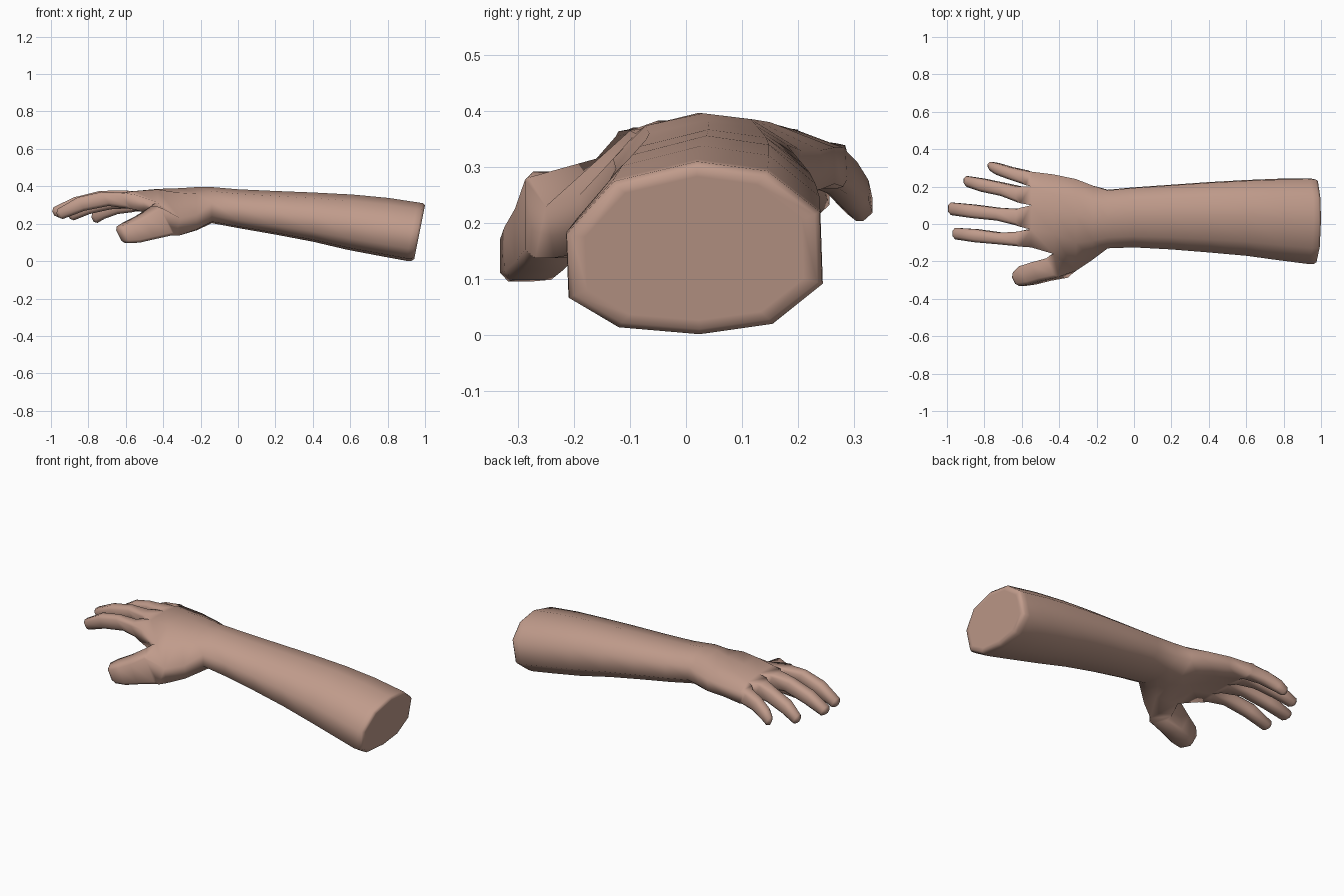
import bpy, bmesh

skin = bpy.data.materials.new("skin")
skin.diffuse_color = (0.53, 0.33, 0.26, 1)

bm = bmesh.new()
SIDES = ((-1, 1), (1, 1), (1, -1), (-1, -1))


def bridge(a, b):
    """Join two equal closed loops with quads."""
    n = len(a)
    for i in range(n):
        bm.faces.new((a[i], a[(i + 1) % n], b[(i + 1) % n], b[i]))


# Forearm: ten-sided section, (x, y min, y max, z min, z max, lean)
section = [(.02, 1), (.57, .89), (.98, .42), (1, -.42), (.61, -.88),
           (.04, -1), (-.59, -.92), (-.98, -.58), (-1, .16), (-.63, .77)]
arm = [(.971, -.18, .21, .027, .283, .2),
       (.971, -.204, .234, .011, .299, .2),
       (.958, -.213, .243, .002, .31, .2),
       (.93, -.214, .244, .002, .314, .2),
       (.78, -.195, .242, .028, .338, .15),
       (.6, -.17, .235, .06, .356, .08),
       (.4, -.152, .224, .104, .367, 0),
       (.2, -.136, .21, .142, .375, 0),
       (0, -.125, .196, .177, .384, 0),
       (-.14, -.13, .183, .203, .396, 0)]
rings = []
for x, y0, y1, z0, z1, lean in arm:
    cy, cz, hy, hz = (y0 + y1) / 2, (z0 + z1) / 2, (y1 - y0) / 2, (z1 - z0) / 2
    rings.append([bm.verts.new((x + lean * v * hz, cy + u * hy, cz + v * hz))
                  for u, v in section])

# Palm: the same ten points widen into five knuckle gaps above and below
palm = [
    (-.22, [(.02, .396), (.12, .385), (.205, .33), (.205, .26), (.13, .2),
            (.03, .19), (-.08, .165), (-.18, .17), (-.19, .25), (-.09, .36)]),
    (-.31, [(.05, .39), (.15, .38), (.24, .33), (.24, .26), (.15, .23),
            (.04, .215), (-.09, .175), (-.235, .138), (-.25, .23), (-.1, .365)]),
    (-.43, [(.07, .386), (.16, .376), (.265, .335), (.265, .27), (.16, .26),
            (.07, .26), (-.03, .255), (-.155, .235), (-.16, .315), (-.05, .383)]),
    (-.55, [(.1, .375), (.2, .365), (.28, .335), (.28, .265), (.2, .27),
            (.1, .28), (-.025, .28), (-.125, .275), (-.125, .355), (-.03, .375)]),
]
for x, pts in palm:
    rings.append([bm.verts.new((x, y, z)) for y, z in pts])
bm.faces.new(rings[0])
for a, b in zip(rings, rings[1:]):
    bridge(a, b)

# Open the side of the palm where the thumb grows
near, far, end = rings[-3], rings[-2], rings[-1]
thumb_root = [near[8], far[8], far[7], near[7]]
bm.faces.remove(next(f for f in bm.faces if set(f.verts) == set(thumb_root)))

soft_edges = []


def digit(root, path, lean, skew=0):
    """Extrude a root quad through (x, y, z, half width, half height) rings."""
    loop = root
    for k, (x, y, z, w, h) in enumerate(path):
        new = [bm.verts.new((x - lean * t * h - skew * s * w, y + s * w, z + t * h))
               for s, t in SIDES]
        bridge(loop, new)
        if k:
            soft_edges.extend(bm.edges.get((a, b)) for a, b in zip(loop, new))
        loop = new
    tip = bm.faces.new(loop)
    soft_edges.extend(tip.edges)


# Fingers: index, middle, ring, little
fingers = [
    ((8, 9, 6, 7), [(-.61, -.08, .324, .039, .043), (-.71, -.078, .333, .031, .038),
                    (-.84, -.063, .305, .035, .036), (-.965, -.05, .245, .03, .026)]),
    ((9, 0, 5, 6), [(-.61, .036, .332, .045, .046), (-.72, .052, .336, .034, .039),
                    (-.86, .068, .305, .036, .036), (-.988, .083, .255, .033, .026)]),
    ((0, 1, 4, 5), [(-.61, .158, .325, .042, .043), (-.7, .185, .315, .035, .038),
                    (-.81, .208, .287, .035, .035), (-.905, .231, .238, .027, .026)]),
    ((1, 2, 3, 4), [(-.58, .25, .302, .037, .04), (-.66, .272, .288, .033, .036),
                    (-.73, .295, .258, .031, .032), (-.778, .314, .222, .021, .026)]),
]
for ids, path in fingers:
    digit([end[i] for i in ids], path, .5)

# Thumb
digit(thumb_root, [(-.41, -.235, .215, .052, .077), (-.5, -.255, .178, .05, .062),
                   (-.57, -.275, .153, .049, .054), (-.63, -.303, .137, .031, .042)],
      .5, .5)

# Round the boxy digits
bmesh.ops.bevel(bm, geom=soft_edges, offset=.016, offset_type='OFFSET',
                segments=1, affect='EDGES', clamp_overlap=True)
bmesh.ops.recalc_face_normals(bm, faces=bm.faces)
for f in bm.faces:
    f.smooth = True

mesh = bpy.data.meshes.new("forearm_and_hand")
bm.to_mesh(mesh)
bm.free()
mesh.materials.append(skin)
obj = bpy.data.objects.new("forearm_and_hand", mesh)
bpy.context.collection.objects.link(obj)
